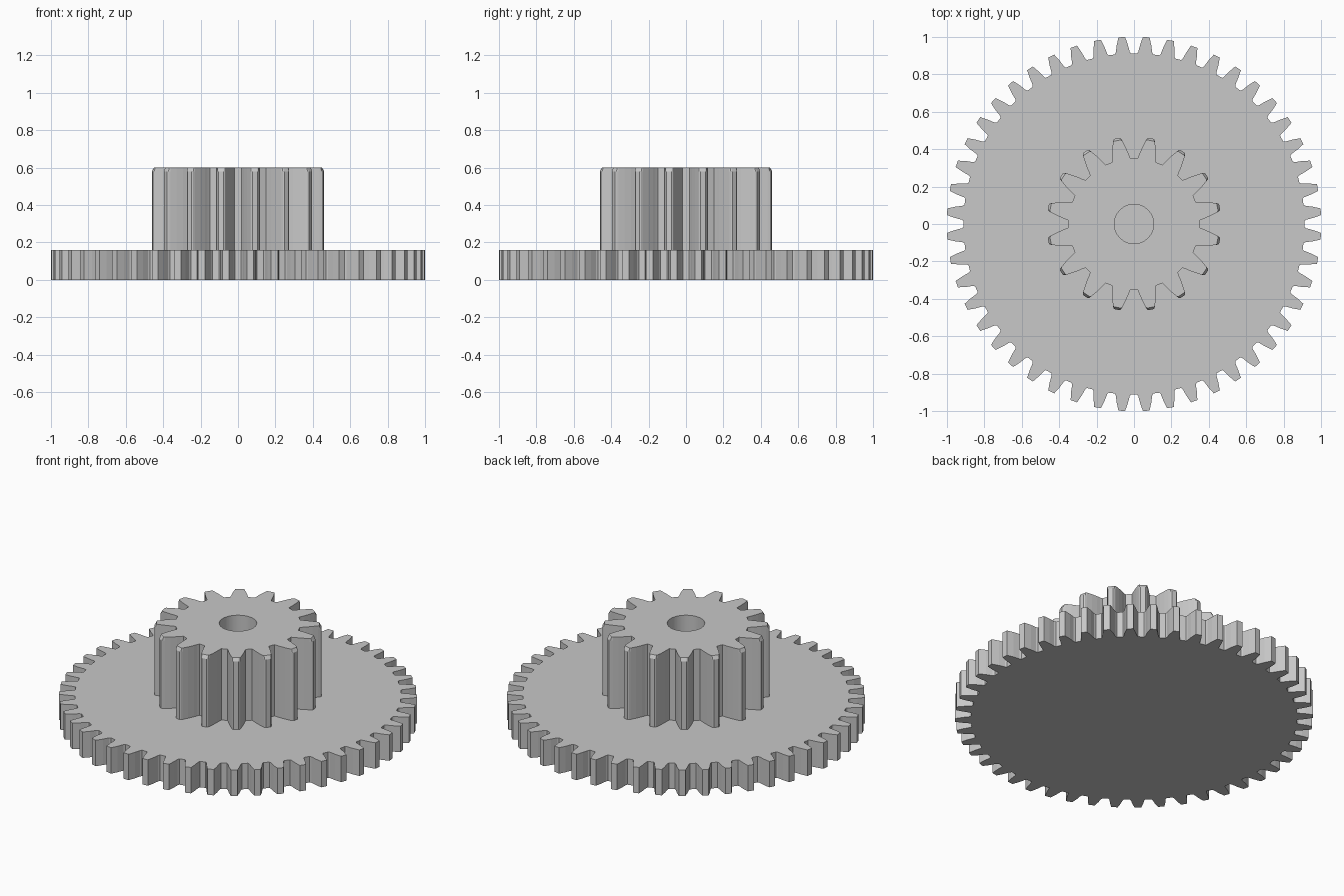
import bpy, bmesh
from math import cos, sin, pi

cube = bpy.data.objects.get("Cube")
if cube:
    bpy.data.objects.remove(cube, do_unlink=True)

grey = bpy.data.materials.new("plain_grey")
grey.use_nodes = True
colour = (0.58, 0.58, 0.58, 1)
grey.diffuse_color = colour
grey.node_tree.nodes["Principled BSDF"].inputs["Base Color"].default_value = colour


def gear_outline(teeth, flank):
    """Polar outline (radius, angle); flank lists (radius, half tooth angle) from root to tip."""
    points = []
    for i in range(teeth):
        centre = (i + 0.5) * 2 * pi / teeth
        points += [(r, centre - a) for r, a in flank]
        points += [(r, centre + a) for r, a in reversed(flank)]
    return points


def ring(bm, outline, z, limit=2.0):
    """Add the outline as a loop of vertices, cut back to a largest radius."""
    return [bm.verts.new((min(r, limit) * cos(a), min(r, limit) * sin(a), z))
            for r, a in outline]


def bridge(bm, lower, upper):
    n = len(lower)
    return [bm.faces.new((lower[i], lower[(i + 1) % n], upper[(i + 1) % n], upper[i]))
            for i in range(n)]


def finish(bm, name):
    bmesh.ops.recalc_face_normals(bm, faces=bm.faces)
    mesh = bpy.data.meshes.new(name)
    bm.to_mesh(mesh)
    bm.free()
    mesh.materials.append(grey)
    obj = bpy.data.objects.new(name, mesh)
    bpy.context.collection.objects.link(obj)
    return obj


# Wide toothed wheel with a closed underside
outline = gear_outline(48, [(0.912, 0.047), (0.922, 0.040), (0.960, 0.031), (1.001, 0.018)])
bm = bmesh.new()
bottom, top = ring(bm, outline, 0), ring(bm, outline, 0.16)
bridge(bm, bottom, top)
bm.faces.new(bottom)
bm.faces.new(top)
finish(bm, "large_gear")

# Tall pinion with chamfered tooth tips and a bore down to the wheel
outline = gear_outline(16, [(0.350, 0.145), (0.365, 0.128), (0.385, 0.112), (0.420, 0.082),
                            (0.450, 0.056), (0.462, 0.044), (0.467, 0.030)])
bore = [(0.105, a) for r, a in outline]
bm = bmesh.new()
rings = [ring(bm, outline, 0.155), ring(bm, outline, 0.58), ring(bm, outline, 0.60, 0.455),
         ring(bm, bore, 0.60), ring(bm, bore, 0.155)]
for i in range(len(rings)):
    faces = bridge(bm, rings[i], rings[(i + 1) % len(rings)])
    for face in faces:
        face.smooth = i == 3
pinion = finish(bm, "small_gear")

# Smooth bore wall with crisp rims
for edge in pinion.data.edges:
    v1, v2 = (pinion.data.vertices[i].co for i in edge.vertices)
    edge.use_edge_sharp = abs(v1.z - v2.z) < 0.001
